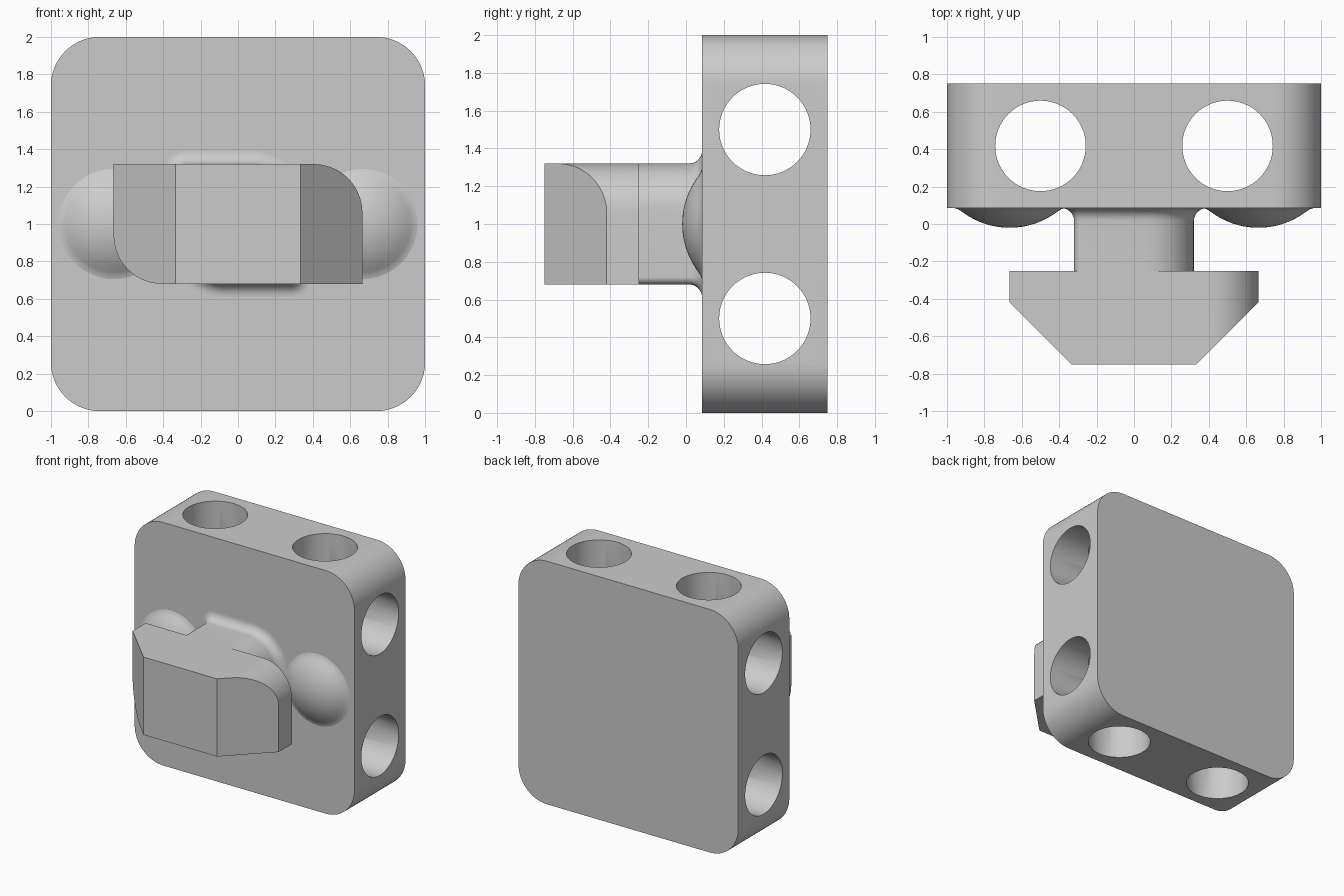
import bpy, bmesh
from math import cos, sin, pi, sqrt
from mathutils import Vector, Matrix

cube = bpy.data.objects.get("Cube")
if cube:
    bpy.data.objects.remove(cube, do_unlink=True)

grey = bpy.data.materials.new("light grey")
grey.use_nodes = True
grey.diffuse_color = (0.6, 0.6, 0.6, 1)
grey.node_tree.nodes["Principled BSDF"].inputs["Base Color"].default_value = (0.6, 0.6, 0.6, 1)


def outline(hx, hz, radii, steps=16):
    """Rounded rectangle in x, z; radii run from +x top anticlockwise."""
    pts = []
    for k, ((sx, sz), r) in enumerate(zip([(1, 1), (-1, 1), (-1, -1), (1, -1)], radii)):
        for i in range(steps + 1):
            a = (k + i / steps) * pi / 2
            pts.append((sx * (hx - r) + r * cos(a), sz * (hz - r) + r * sin(a)))
    return pts


def loft(rings, centre, cap_front, cap_back):
    """Skin a list of (y, outline) rings, from front to back."""
    bm = bmesh.new()
    loops = [[bm.verts.new((x + centre[0], y, z + centre[1])) for x, z in ring]
             for y, ring in rings]
    for a, b in zip(loops, loops[1:]):
        n = len(a)
        for i in range(n):
            j = (i + 1) % n
            bm.faces.new((a[i], b[i], b[j], a[j]))
    if cap_front:
        bm.faces.new(loops[0])
    if cap_back:
        bm.faces.new(loops[-1][::-1])
    bmesh.ops.remove_doubles(bm, verts=bm.verts, dist=1e-5)
    return bm


def make_object(name, bm):
    mesh = bpy.data.meshes.new(name)
    bm.to_mesh(mesh)
    bm.free()
    mesh.materials.append(grey)
    ob = bpy.data.objects.new(name, mesh)
    bpy.context.collection.objects.link(ob)
    return ob


def smooth(ob):
    bpy.ops.object.select_all(action='DESELECT')
    ob.select_set(True)
    bpy.context.view_layer.objects.active = ob
    bpy.ops.object.shade_smooth_by_angle(angle=pi / 6)


# Plate with rounded corners
FRONT, BACK, MIDDLE = 0.085, 0.75, 0.4175
shape = outline(1, 1, [0.26] * 4)
plate = make_object("plate", loft([(FRONT, shape), (BACK, shape)], (0, 1), True, True))

# Crossing through holes, two sideways and two upright
cutters = []
for axis in "XZ":
    for side in (-0.5, 0.5):
        bm = bmesh.new()
        bmesh.ops.create_cone(bm, cap_ends=True, segments=64,
                              radius1=0.242, radius2=0.242, depth=3)
        place = Matrix.Translation((side, MIDDLE, 1))
        if axis == "X":
            place = Matrix.Translation((0, MIDDLE, 1 + side)) @ Matrix.Rotation(pi / 2, 4, 'Y')
        bm.transform(place)
        cutter = make_object("hole_cutter", bm)
        cutter.hide_render = True
        cutters.append(cutter)
        mod = plate.modifiers.new("hole", 'BOOLEAN')
        mod.operation = 'DIFFERENCE'
        mod.solver = 'EXACT'
        mod.object = cutter
bpy.context.view_layer.update()
cut_mesh = bpy.data.meshes.new_from_object(
    plate.evaluated_get(bpy.context.evaluated_depsgraph_get()))
plate.modifiers.clear()
plate.data = cut_mesh
for cutter in cutters:
    bpy.data.objects.remove(cutter, do_unlink=True)
smooth(plate)

# Locking head: two opposite round corners, slanted front sides
HEAD_BACK = -0.25
shape = outline(0.665, 0.32, [0.26, 0, 0.26, 0])
bm = loft([(-0.75, shape), (HEAD_BACK, shape)], (0, 1), True, True)
for side in (-1, 1):
    cut = bmesh.ops.bisect_plane(
        bm, geom=bm.verts[:] + bm.edges[:] + bm.faces[:], dist=1e-5,
        plane_co=Vector((side * 0.335, -0.75, 0)), plane_no=Vector((side, -1, 0)),
        clear_outer=True)
    rim = [e for e in cut["geom_cut"] if isinstance(e, bmesh.types.BMEdge)]
    bmesh.ops.contextual_create(bm, geom=rim)
bmesh.ops.recalc_face_normals(bm, faces=bm.faces)
smooth(make_object("locking_head", bm))


# Stem flaring into the plate with a concave fillet
def stem_shape(grow):
    return outline(0.32 + grow, 0.32 + grow, [r + grow for r in (0.25, 0.04, 0.25, 0.04)])


FILLET = 0.07
rings = [(HEAD_BACK, stem_shape(0))]
for i in range(11):
    a = i / 10 * pi / 2
    rings.append((FRONT - FILLET + FILLET * sin(a), stem_shape(FILLET * (1 - cos(a)))))
smooth(make_object("stem", loft(rings, (0, 1), False, False)))

# Domed bumps on either side of the stem
BALL = 0.42
dome = [(BALL - 0.02 - sqrt(BALL ** 2 - r ** 2), r) for r in [0.02 * i for i in range(13)]]
dome += [(0.069, 0.26), (0.079, 0.275), (FRONT, 0.295)]
for name, x in (("left_bump", 0.665), ("right_bump", -0.665)):
    rings = [(y, outline(r, r, [r] * 4, 12)) for y, r in dome]
    smooth(make_object(name, loft(rings, (x, 1), False, False)))
